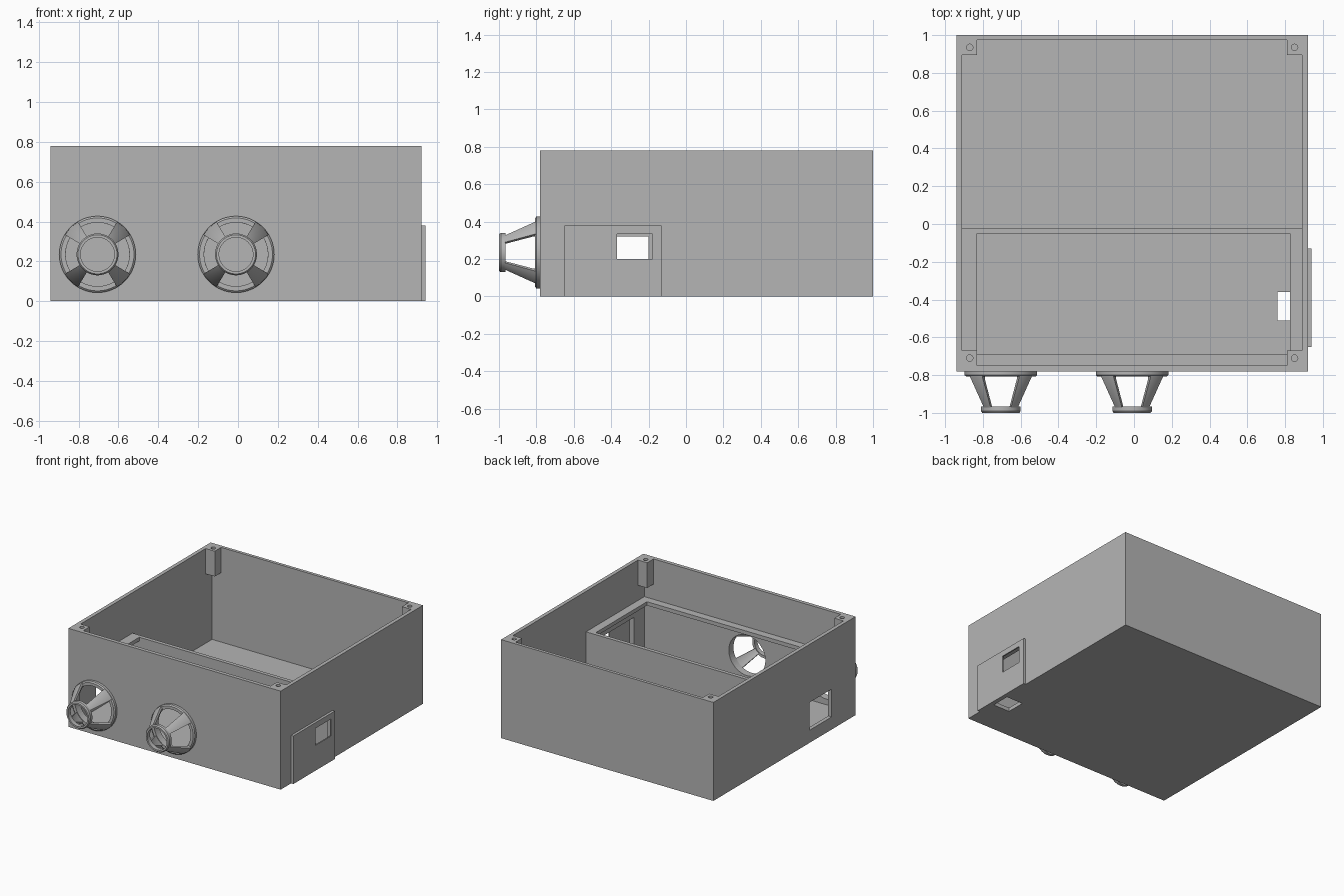
import bpy, bmesh, math
from mathutils import Matrix, Vector

cube = bpy.data.objects.get("Cube")
if cube:
    bpy.data.objects.remove(cube, do_unlink=True)

grey = bpy.data.materials.new("plain_grey")
grey.use_nodes = True
colour = (0.46, 0.46, 0.46, 1)
grey.diffuse_color = colour
grey.node_tree.nodes["Principled BSDF"].inputs["Base Color"].default_value = colour


def make(name, bm):
    bmesh.ops.recalc_face_normals(bm, faces=bm.faces)
    mesh = bpy.data.meshes.new(name)
    bm.to_mesh(mesh)
    bm.free()
    mesh.materials.append(grey)
    obj = bpy.data.objects.new(name, mesh)
    bpy.context.collection.objects.link(obj)
    return obj


def box(name, xs, ys, zs):
    bm = bmesh.new()
    bmesh.ops.create_cube(bm, size=1)
    lo, hi = Vector((xs[0], ys[0], zs[0])), Vector((xs[1], ys[1], zs[1]))
    size, mid = hi - lo, (hi + lo) / 2
    for v in bm.verts:
        v.co = Vector([v.co[i] * size[i] + mid[i] for i in range(3)])
    return make(name, bm)


def cylinder(name, centre, radius, depth, along_y=False):
    bm = bmesh.new()
    mat = Matrix.Translation(centre)
    if along_y:
        mat = mat @ Matrix.Rotation(math.pi / 2, 4, 'X')
    bmesh.ops.create_cone(bm, cap_ends=True, segments=48, radius1=radius,
                          radius2=radius, depth=depth, matrix=mat)
    return make(name, bm)


def activate(obj):
    bpy.ops.object.select_all(action='DESELECT')
    obj.select_set(True)
    bpy.context.view_layer.objects.active = obj


def cut(obj, cutter):
    mod = obj.modifiers.new("cut", 'BOOLEAN')
    mod.operation = 'DIFFERENCE'
    mod.solver = 'EXACT'
    mod.object = cutter
    activate(obj)
    bpy.ops.object.modifier_apply(modifier=mod.name)
    bpy.data.objects.remove(cutter, do_unlink=True)


def revolve(name, profile, centre, start=0, sweep=math.tau, steps=64):
    """Sweep a closed (radius, y) profile about the y axis through centre."""
    full = sweep >= math.tau
    bm = bmesh.new()
    rings = []
    for i in range(steps if full else steps + 1):
        a = start + sweep * i / steps
        rings.append([bm.verts.new((centre[0] + r * math.cos(a), y,
                                    centre[1] + r * math.sin(a))) for r, y in profile])
    n = len(profile)
    for i in range(steps):
        a, b = rings[i], rings[(i + 1) % len(rings)]
        for j in range(n):
            k = (j + 1) % n
            bm.faces.new((a[j], a[k], b[k], b[j]))
    if not full:
        bm.faces.new(rings[0])
        bm.faces.new(rings[-1])
    obj = make(name, bm)
    activate(obj)
    bpy.ops.object.shade_smooth_by_angle(angle=math.radians(30))
    return obj


# Open box, hollowed so corner posts, partition and ledge remain
case = box("case", (-0.94, 0.92), (-0.78, 1.0), (0, 0.78))
inner_x, inner_y = (-0.91, 0.89), (-0.75, 0.975)
hollows = [
    (inner_x, (-0.02, 0.975), (0.03, 0.58)),             # rear bay
    (inner_x, (-0.75, -0.05), (0.03, 0.43)),             # front bay
    ((-0.83, 0.825), (-0.69, -0.05), (0.4, 0.5)),        # ledge opening
    (inner_x, inner_y, (0.46, 0.58)),                    # above the partition
    ((-0.83, 0.81), inner_y, (0.5, 0.9)),                # between the posts
    (inner_x, (-0.67, 0.895), (0.5, 0.9)),
    ((-1.0, -0.87), (-0.48, -0.2), (0.1, 0.32)),         # side socket
    ((0.85, 1.0), (-0.62, -0.16), (0.03, 0.345)),        # panel recess
    ((0.76, 0.905), (-0.51, -0.36), (-0.1, 0.1)),        # floor slot
]
for xs, ys, zs in hollows:
    cut(case, box("hollow", xs, ys, zs))

# Screw holes in the posts
for x in (-0.87, 0.85):
    for y in (-0.71, 0.935):
        cut(case, cylinder("screw_hole", (x, y, 0.75), 0.017, 0.2))

# Raised side panel with a window
panel = box("side_panel", (0.92, 0.94), (-0.65, -0.13), (0, 0.38))
cut(panel, box("recess", (0.9, 0.93), (-0.62, -0.16), (0.03, 0.345)))
cut(panel, box("window", (0.9, 1.0), (-0.37, -0.18), (0.2, 0.335)))

# Two conical cages over round openings in the front
for side, x in (("right", -0.705), ("middle", -0.01)):
    centre = (x, 0.235)
    cut(case, cylinder("opening", (x, -0.78, 0.235), 0.16, 0.12, True))
    revolve(side + "_cage_base",
            [(0.16, -0.779), (0.192, -0.779), (0.192, -0.8), (0.183, -0.808), (0.16, -0.808)], centre)
    revolve(side + "_cage_tip",
            [(0.085, -0.965), (0.105, -0.965), (0.105, -0.99), (0.098, -1.0), (0.085, -1.0)], centre)
    for i in range(4):
        middle = math.pi / 4 + i * math.pi / 2
        half = math.radians(14)
        revolve(f"{side}_cage_strut_{i + 1}",
                [(0.165, -0.79), (0.19, -0.79), (0.19, -0.81), (0.103, -0.975), (0.086, -0.975), (0.165, -0.82)],
                centre, middle - half, 2 * half, 8)
